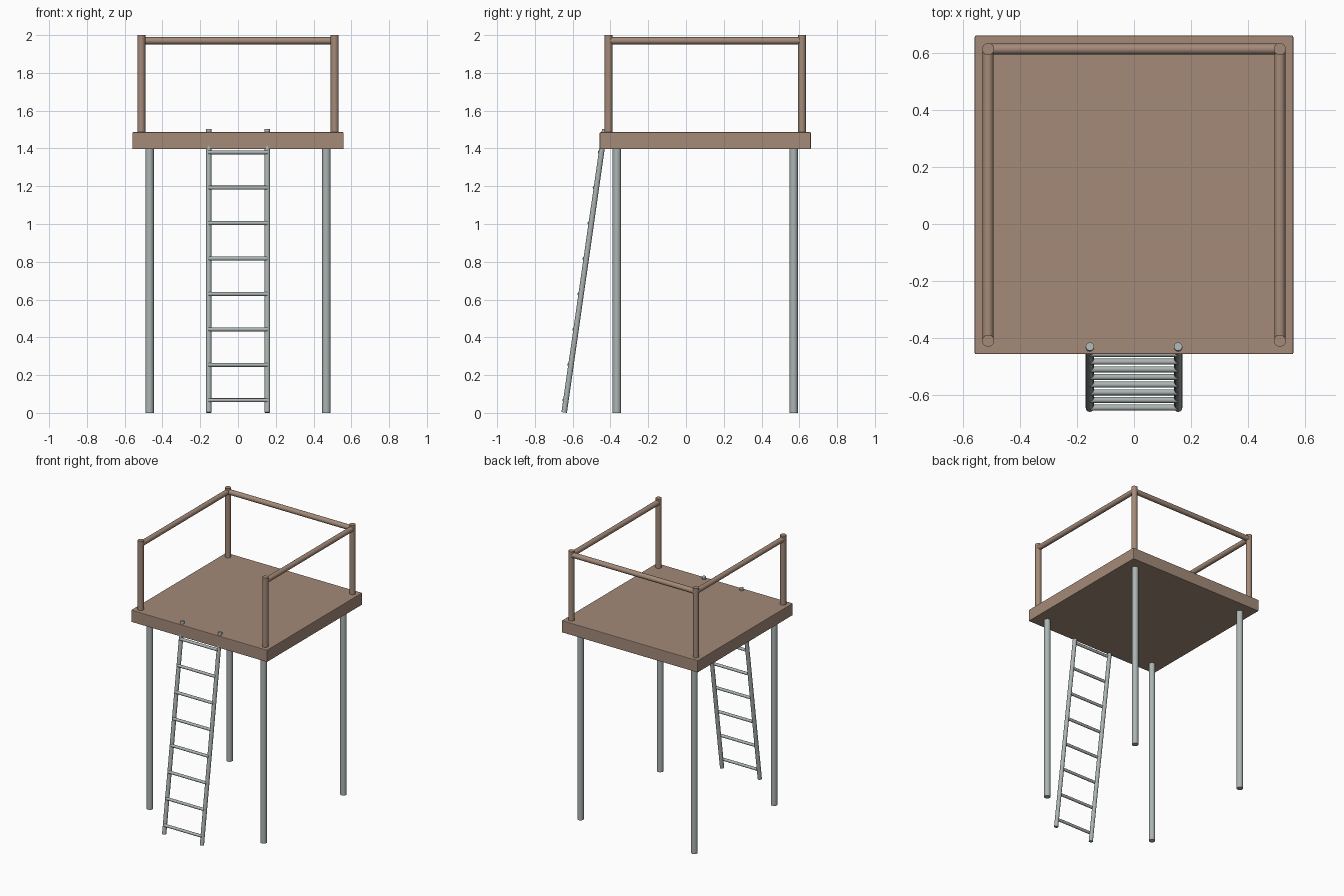
import bpy
import math
from mathutils import Vector

cube = bpy.data.objects.get("Cube")
if cube:
    bpy.data.objects.remove(cube, do_unlink=True)


def make_material(name, rgb):
    mat = bpy.data.materials.new(name)
    mat.use_nodes = True
    colour = (*rgb, 1.0)
    mat.diffuse_color = colour
    mat.node_tree.nodes["Principled BSDF"].inputs["Base Color"].default_value = colour
    return mat


WOOD = make_material("brown wood", (0.37, 0.255, 0.19))
STEEL = make_material("grey steel", (0.41, 0.46, 0.45))


def rod(name, start, end, radius, mat):
    """Smooth round bar between two points."""
    start, end = Vector(start), Vector(end)
    axis = end - start
    bpy.ops.mesh.primitive_cylinder_add(vertices=24, radius=radius, depth=axis.length,
                                        location=(start + end) / 2)
    obj = bpy.context.object
    obj.name = name
    obj.rotation_euler = axis.to_track_quat('Z', 'Y').to_euler()
    obj.data.materials.append(mat)
    bpy.ops.object.shade_smooth_by_angle(angle=math.radians(40))
    return obj


# Deck with slightly eased edges
DECK_Y, DECK_BOTTOM, DECK_TOP = 0.102, 1.397, 1.486
bpy.ops.mesh.primitive_cube_add(size=1, location=(0, DECK_Y, (DECK_BOTTOM + DECK_TOP) / 2))
deck = bpy.context.object
deck.name = "deck"
deck.scale = (1.118, 1.118, DECK_TOP - DECK_BOTTOM)
bpy.ops.object.transform_apply(location=False, rotation=False, scale=True)
deck.data.materials.append(WOOD)
bevel = deck.modifiers.new("eased edges", 'BEVEL')
bevel.width = 0.004
bevel.segments = 2

# Support legs and railing posts at the four corners
LEG, POST, RAIL_Z = 0.468, 0.512, 1.97
for sx, side in ((1, "left"), (-1, "right")):
    for sy, end in ((-1, "front"), (1, "back")):
        x, y = sx * LEG, DECK_Y + sy * LEG
        rod(f"{end}_{side}_leg", (x, y, 0), (x, y, DECK_BOTTOM + 0.01), 0.022, STEEL)
        x, y = sx * POST, DECK_Y + sy * POST
        rod(f"{end}_{side}_post", (x, y, DECK_TOP - 0.01), (x, y, 2), 0.021, WOOD)
    # Side handrails
    rod(f"{side}_rail", (sx * POST, DECK_Y - POST, RAIL_Z),
        (sx * POST, DECK_Y + POST, RAIL_Z), 0.019, WOOD)

# Back handrail
rod("back_rail", (-POST, DECK_Y + POST, RAIL_Z), (POST, DECK_Y + POST, RAIL_Z), 0.019, WOOD)

# Leaning ladder, its stiles passing up through the deck edge
FOOT = Vector((0, -0.645, 0.002))
HEAD = Vector((0, -0.43, 1.502))
HALF = 0.155
for sx, side in ((1, "left"), (-1, "right")):
    offset = Vector((sx * HALF, 0, 0))
    rod(f"ladder_{side}_stile", FOOT + offset, HEAD + offset, 0.0145, STEEL)

# Evenly spaced rungs set towards the front of the stiles
for i in range(8):
    z = 0.067 + i * 0.1875
    y = FOOT.y + (HEAD.y - FOOT.y) * z / HEAD.z - 0.009
    rod(f"ladder_rung_{i + 1}", (-HALF, y, z), (HALF, y, z), 0.0105, STEEL)
